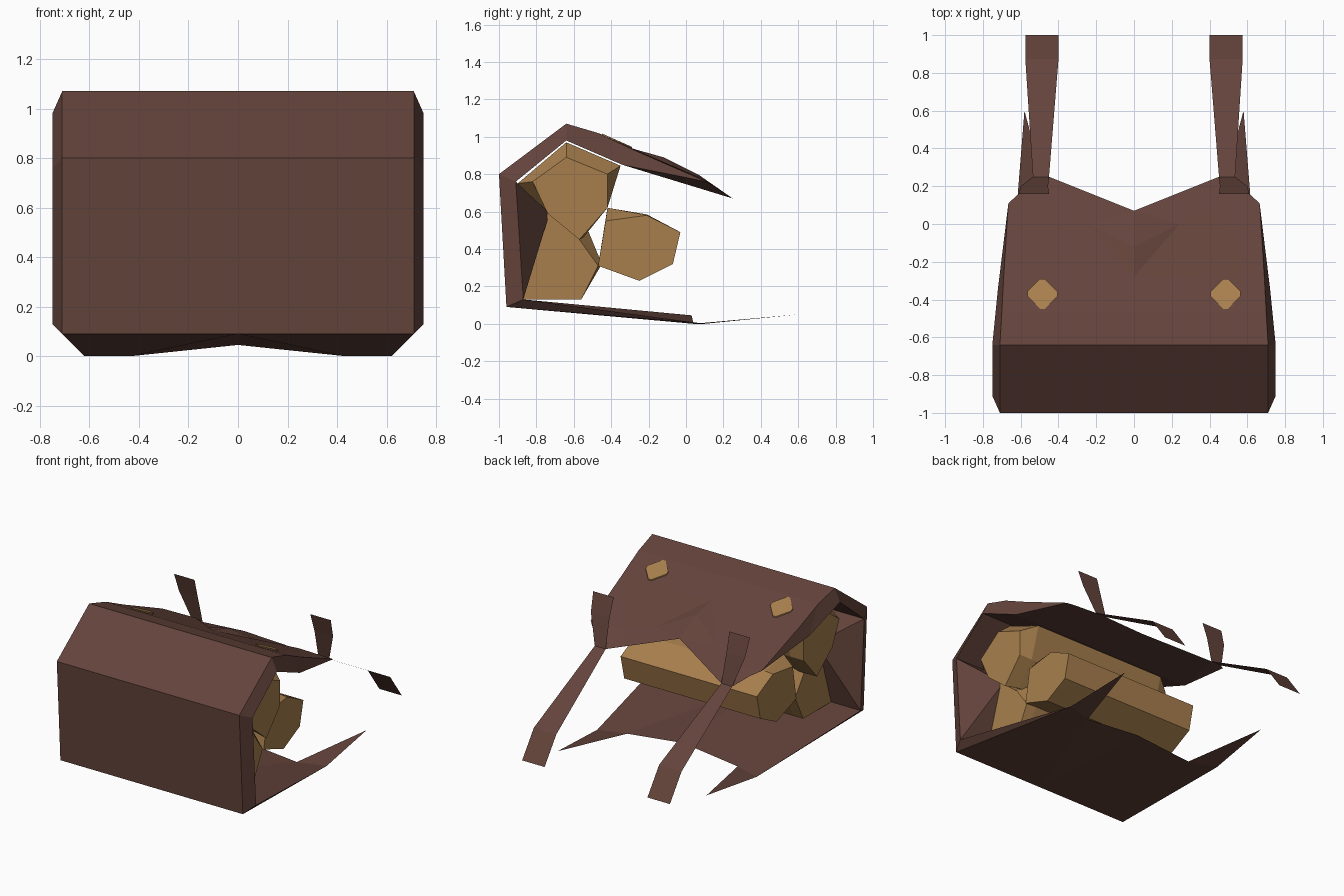
import bpy, bmesh

if "Cube" in bpy.data.objects:
    bpy.data.objects.remove(bpy.data.objects["Cube"])

def material(name, color):
    m = bpy.data.materials.new(name)
    m.diffuse_color = (*color, 1)
    m.use_nodes = True
    m.node_tree.nodes["Principled BSDF"].inputs["Base Color"].default_value = m.diffuse_color
    return m

LEATHER = material("brown leather", (0.127, 0.057, 0.044))
CLOTH = material("tan cloth", (0.39, 0.213, 0.075))

def make(name, verts, faces, mat, mirror=True):
    me = bpy.data.meshes.new(name)
    me.from_pydata(verts, [], faces)
    bm = bmesh.new()
    bm.from_mesh(me)
    bmesh.ops.recalc_face_normals(bm, faces=bm.faces)
    bm.to_mesh(me)
    bm.free()
    me.materials.append(mat)
    ob = bpy.data.objects.new(name, me)
    bpy.context.collection.objects.link(ob)
    if mirror:
        mod = ob.modifiers.new("mirror", 'MIRROR')
        mod.merge_threshold = 0.0005
    return ob

def named(name, points, faces, mat):
    keys = list(points)
    make(name, list(points.values()), [[keys.index(k) for k in f.split()] for f in faces], mat)

# Bag shell, right half: c = centre line, o = outer skin, i = inner skin
P = {
    "co1": (0, -.96, .09), "o1": (.71, -.96, .09),
    "co2": (0, -1, .8), "o2": (.71, -1, .8),
    "co3": (0, -.64, 1.07), "o3": (.71, -.64, 1.07),
    "co4": (0, -.47, 1.02), "o4": (.70, -.47, 1.02),
    "co5": (0, -.28, .935), "o5": (.69, -.28, .93),
    "ci1": (0, -.87, .13), "i1": (.75, -.87, .13),
    "ci2": (0, -.91, .76), "i2": (.75, -.91, .76),
    "ci3": (0, -.64, .98), "i3": (.75, -.64, .98),
    "ci4": (0, -.34, .85), "i4": (.72, -.34, .85),
    "cn": (0, -.73, .59), "n": (.5, -.73, .59),
    # flap end with its notch and fold
    "cm": (0, -.12, .89), "cf": (0, .07, .795), "d": (.24, 0, .785), "e": (.4, .1, .77),
    "g": (.45, .25, .67), "h": (.535, .25, .67), "s": (.61, .16, .73), "j": (.665, .11, .76),
    # floor end with its pointed tab
    "cp": (0, .03, .045), "q": (.43, .04, 0), "r": (.62, .1, 0), "t": (.58, .6, .05),
}
F = ["co1 o1 o2 co2", "co2 o2 o3 co3", "co3 o3 o4 co4", "co4 o4 o5 co5",
     "co5 o5 e d", "o5 j e", "co5 d cm", "cm d cf", "d e g cf", "e j s", "e s h g",
     "o1 i1 i2 o2", "o2 i2 i3 o3", "o3 i3 i4 o4", "o4 i4 o5", "o5 i4 j",
     "ci2 i2 i3 ci3", "ci3 i3 i4 ci4", "ci4 i4 g cf", "i4 j s h g",
     "i1 i2 n", "ci1 i1 n cn", "ci2 i2 n cn",
     "co1 cp q", "co1 q r o1", "ci1 cp q", "ci1 q r i1", "o1 i1 r", "q r t"]
named("bag_shell", P, F, LEATHER)

# Straps: x inner, x outer, y, z
rows = [(.45, .61, .16, 1.0), (.455, .6, .2, .87), (.45, .535, .25, .67),
        (.40, .575, .87, .32), (.40, .575, 1.0, .14)]
sv = [(x, y, z) for a, b, y, z in rows for x in (a, b)]
make("straps", sv, [(2*k, 2*k+1, 2*k+3, 2*k+2) for k in range(len(rows)-1)], LEATHER)

# Rolls packed inside: full section in the middle, smaller section at the ends
def roll(name, full, end, x_full, x_end):
    n = len(full)
    v = [(x, y, z) for x, sec in ((-x_end, end), (-x_full, full), (x_full, full), (x_end, end))
         for y, z in sec]
    f = [(r*n+k, r*n+(k+1) % n, (r+1)*n+(k+1) % n, (r+1)*n+k) for r in range(3) for k in range(n)]
    f += [tuple(range(n)), tuple(range(3*n, 4*n))]
    make(name, v, f, CLOTH, mirror=False)

roll("upper_roll",
     [(-.9, .75), (-.64, .97), (-.35, .845), (-.42, .62), (-.55, .46), (-.74, .59)],
     [(-.82, .76), (-.64, .89), (-.42, .8), (-.42, .62), (-.57, .45), (-.74, .59)], .52, .62)
roll("lower_roll",
     [(-.87, .13), (-.87, .4), (-.74, .59), (-.52, .49), (-.45, .32), (-.56, .13)],
     [(-.87, .13), (-.87, .4), (-.74, .59), (-.57, .45), (-.47, .31), (-.56, .13)], .45, .52)
roll("rear_roll",
     [(-.42, .62), (-.21, .585), (-.03, .49), (-.07, .32), (-.25, .23), (-.47, .31)],
     [(-.43, .55), (-.21, .58), (-.03, .49), (-.07, .32), (-.25, .23), (-.47, .31)], .47, .53)

# Studs: thin diamond plates with trimmed corners, lying on the flap
slope = -.447
v = []
for lift in (-.001, .007):
    for dx, dy in ((.08, .012), (.012, .08), (-.012, .08), (-.08, .012),
                   (-.08, -.012), (-.012, -.08), (.012, -.08), (.08, -.012)):
        v.append((.485 + dx, -.37 + dy, .975 + slope * dy + lift))
f = [tuple(range(8)), tuple(range(8, 16))] + [(k, (k+1) % 8, 8+(k+1) % 8, 8+k) for k in range(8)]
make("flap_studs", v, f, CLOTH)
